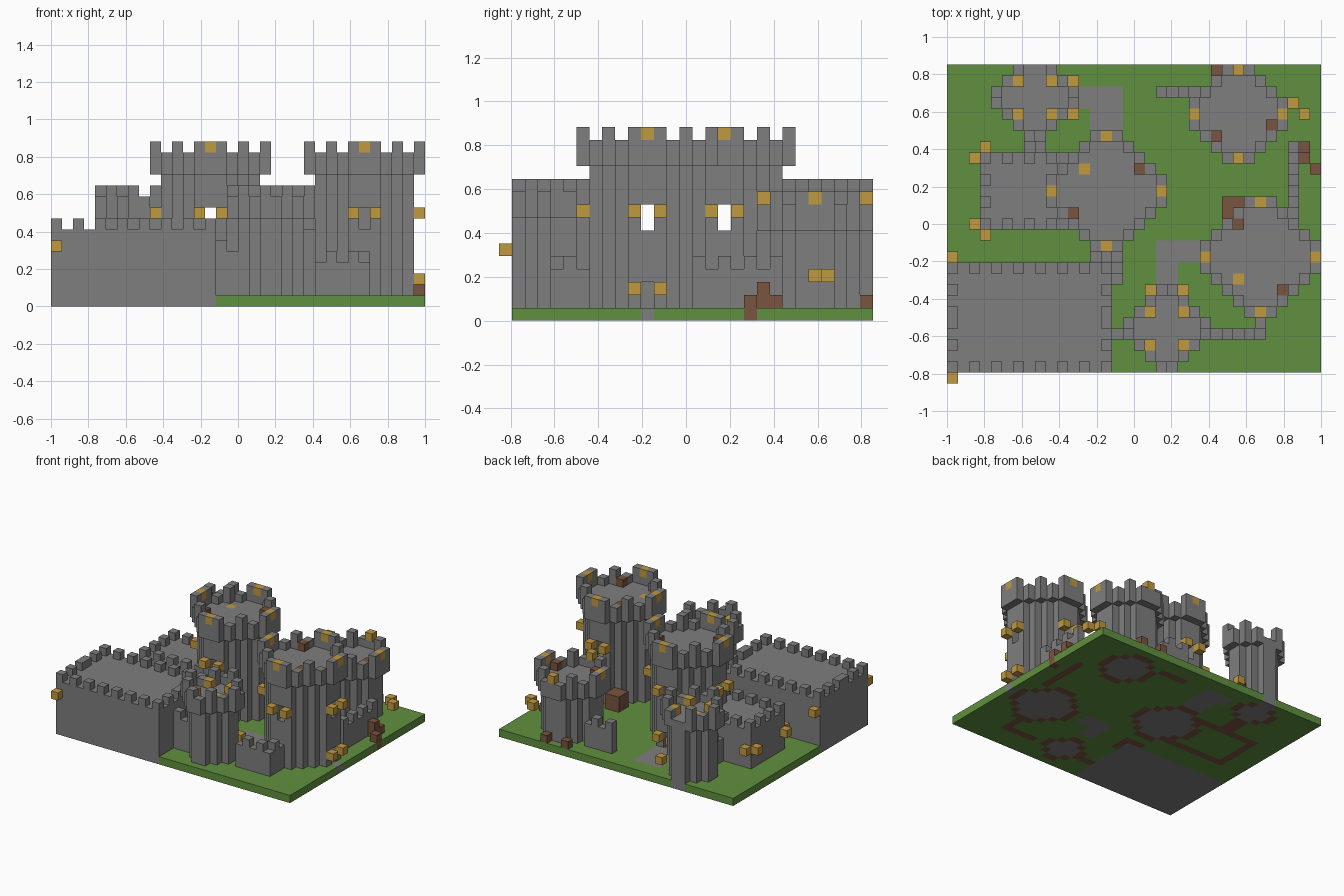
import bpy, bmesh, math
from mathutils import Vector

if "Cube" in bpy.data.objects:
    bpy.data.objects.remove(bpy.data.objects["Cube"])

UNIT = 1 / 17                      # edge of one block
ORIGIN = Vector((-1, -14.5 * UNIT, 0))
COLOURS = {"stone": (0.21, 0.21, 0.21), "grass": (0.12, 0.28, 0.05),
           "gold": (0.53, 0.32, 0.05), "wood": (0.19, 0.09, 0.05)}
NAMES = list(COLOURS)
MATERIALS = []
for name, rgb in COLOURS.items():
    mat = bpy.data.materials.new(name)
    mat.use_nodes = True
    mat.diffuse_color = (*rgb, 1)
    shader = mat.node_tree.nodes["Principled BSDF"]
    shader.inputs["Base Color"].default_value = (*rgb, 1)
    shader.inputs["Roughness"].default_value = 0.9
    MATERIALS.append(mat)

parts = {}                         # part name -> {block: colour}
ground = {}                        # colour of the lowest layer


def put(part, cells, colour="stone"):
    parts.setdefault(part, {}).update({c: colour for c in cells if c[1] < 29})


def box(x0, x1, y0, y1, z0, z1):
    return [(x, y, z) for x in range(x0, x1) for y in range(y0, y1) for z in range(z0, z1)]


def patch(x0, x1, y0, y1, colour):
    ground.update({(x, y, 0): colour for x, y, z in box(x0, x1, y0, y1, 0, 1) if y < 29})


def tower(part, cx, cy, r, h, windows=False, door=None):
    """Stepped round tower with a flared, crenellated head."""
    lim = math.ceil(r + 0.5)
    n = int(2 * r + 1)
    plan = [(i - r, j - r) for i in range(n) for j in range(n)
            if abs(i - r) + abs(j - r) <= lim]
    shaft = [p for p in plan if abs(p[0]) + abs(p[1]) < lim and max(map(abs, p)) < r]
    rim = sorted((p for p in plan if p not in shaft),
                 key=lambda p: math.atan2(p[1], p[0]))
    even = r == int(r)

    def at(p, z):
        return (round(cx + p[0]), round(cy + p[1]), z)

    for p in shaft:
        for z in range(1, h - 2):
            slit = windows and 0 in p and z in (7, 8)
            way = False
            if door and z < 3:
                ahead = p[0] * door[0] + p[1] * door[1]
                aside = p[0] * door[1] - p[1] * door[0]
                way = ahead > 0 and abs(aside) < 1
            if not (slit or way):
                put(part, [at(p, z)])
        edge = abs(p[0]) + abs(p[1]) == lim - 1 or max(map(abs, p)) == r - 1
        x, y, z = at(p, 0)
        if y < 29:
            ground[x, y, 0] = "wood" if edge and y < 28 else "stone"
    for n, p in enumerate(rim):
        put(part, [at(p, h - 3), at(p, h - 2)])
        if n % 2 == (0 if even else 1):
            put(part, [at(p, h - 1)])
        if 0 in p:
            put(part, [at(p, h - 1)], "gold")
    if not even:                   # lamps inside the parapet
        put(part, [at((a, b), h - 2) for a in (-1.5, 1.5) for b in (-1.5, 1.5)], "gold")
    side = 1 if even else 1.5
    lamps = []
    for a in (-side, side):
        if windows:
            for s in (-r, r):
                lamps += [at((a, s), 8), at((s, a), 8)]
        if door:
            lamps.append(at((door[0] * r + door[1] * a, door[1] * r + door[0] * a), 2))
    put(part + "_lamps", lamps, "gold")


def building(part, x0, x1, y0, y1, h):
    """Flat-roofed block with spaced battlements mirrored across its depth."""
    put(part, box(x0, x1, y0, y1, 1, h))
    for x in range(x0, x1):
        for y in range(y0, y1):
            dx, dy = x - x0, min(y - y0, y1 - 1 - y)
            if (y in (y0, y1 - 1) and dx % 2 == 0) or (x in (x0, x1 - 1) and dy % 2 == 0):
                put(part, [(x, y, h)])


def wall(part, x0, x1, y0, y1, h=4, phase=1):
    put(part, box(x0, x1, y0, y1, 1, h))
    put(part, [c for c in box(x0, x1, y0, y1, h, h + 1) if (c[0] + c[1]) % 2 == phase])
    patch(x0, x1, y0, y1, "wood")


# Ground and paths
patch(0, 34, 1, 29, "grass")
patch(12, 16, 25, 27, "stone")
patch(13, 16, 22, 25, "stone")
patch(19, 23, 11, 13, "stone")
patch(19, 21, 9, 11, "stone")
patch(33, 34, 11, 12, "stone")
patch(33, 34, 19, 20, "wood")

# Halls
patch(0, 15, 1, 11, "stone")
building("great_hall", 0, 15, 1, 11, 7)
patch(3, 12, 14, 21, "wood")
patch(4, 12, 15, 20, "grass")
building("side_hall", 3, 12, 14, 21, 6)
put("hall_lamps", [(0, 0, 5), (0, 11, 5), (3, 21, 3), (2, 20, 3), (2, 14, 3), (3, 13, 3)], "gold")

# Curtain walls
wall("front_wall", 24, 29, 4, 5)
wall("front_wall", 28, 29, 5, 7)
wall("east_wall", 31, 32, 15, 22, phase=0)
wall("north_wall", 19, 23, 26, 27)
wall("hall_wall", 15, 17, 4, 5, 5)
wall("inner_wall", 15, 16, 9, 12, 5)
wall("inner_wall", 13, 15, 11, 12, 5)
wall("west_wall", 7, 9, 21, 23)

# Towers
tower("central_tower", 14, 17, 5, 15, True, (0, 1))
tower("east_tower", 28, 11, 5, 15, True, (1, 0))
tower("north_tower", 26, 24, 4, 10)
tower("front_tower", 19.5, 4.5, 3.5, 11, door=(0, 1))
tower("back_tower", 7.5, 25.5, 3.5, 11, door=(1, 0))
put("north_tower_lamps", [(31, 25, 3), (32, 24, 3)], "gold")
put("central_tower", [(12, 19, 12)], "gold")
put("east_tower", [(26, 9, 12)], "gold")

# Crates, on tower roofs and on the grass
put("roof_crates", [(17, 19, 13), (11, 15, 13), (30, 8, 13), (26, 14, 13),
                    (24, 22, 8), (29, 23, 8)], "wood")
put("yard_crate", box(25, 27, 15, 17, 1, 3), "wood")
put("small_crates", [(24, 28, 1), (27, 28, 1), (33, 19, 1), (32, 20, 1),
                     (32, 20, 2), (32, 21, 1)], "wood")
parts["ground"] = ground

# Turn the blocks into meshes, keeping only exposed faces
solid = {c for cells in parts.values() for c in cells}
for part, cells in parts.items():
    bm = bmesh.new()
    verts = {}
    used = sorted(set(cells.values()))
    for cell, colour in cells.items():
        for axis in range(3):
            for step in (0, 1):
                beside = list(cell)
                beside[axis] += 2 * step - 1
                if tuple(beside) in solid:
                    continue
                ring = []
                for u, v in ((0, 0), (1, 0), (1, 1), (0, 1)):
                    corner = list(cell)
                    corner[axis] += step
                    corner[(axis + 1) % 3] += u
                    corner[(axis + 2) % 3] += v
                    key = tuple(corner)
                    if key not in verts:
                        verts[key] = bm.verts.new(Vector(key) * UNIT + ORIGIN)
                    ring.append(verts[key])
                face = bm.faces.new(ring if step else ring[::-1])
                face.material_index = used.index(colour)
    mesh = bpy.data.meshes.new(part)
    bm.to_mesh(mesh)
    bm.free()
    for colour in used:
        mesh.materials.append(MATERIALS[NAMES.index(colour)])
    bpy.context.scene.collection.objects.link(bpy.data.objects.new(part, mesh))
